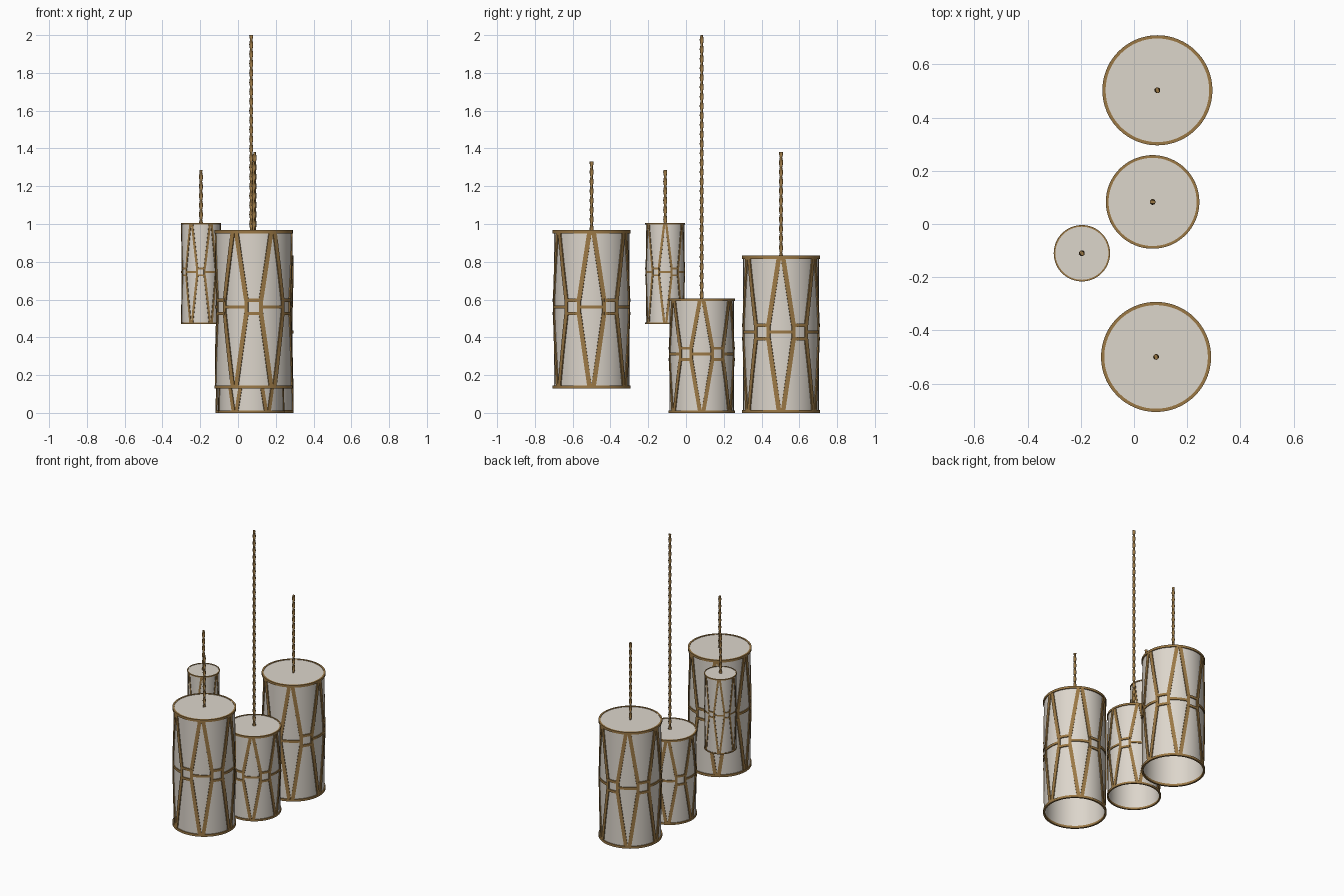
import bpy, bmesh, math

if "Cube" in bpy.data.objects:
    bpy.data.objects.remove(bpy.data.objects["Cube"])

def material(name, col):
    m = bpy.data.materials.new(name)
    m.diffuse_color = (*col, 1)
    m.use_nodes = True
    m.node_tree.nodes["Principled BSDF"].inputs["Base Color"].default_value = m.diffuse_color
    return m

SHADE = material("off_white_shade", (0.72, 0.67, 0.60))
BRASS = material("aged_brass", (0.33, 0.19, 0.06))

def finish(bm, name, mat, loc, angle=35):
    bmesh.ops.recalc_face_normals(bm, faces=bm.faces)
    me = bpy.data.meshes.new(name)
    bm.to_mesh(me)
    bm.free()
    ob = bpy.data.objects.new(name, me)
    ob.location = loc
    me.materials.append(mat)
    bpy.context.collection.objects.link(ob)
    bpy.ops.object.select_all(action='DESELECT')
    bpy.context.view_layer.objects.active = ob
    ob.select_set(True)
    bpy.ops.object.shade_smooth_by_angle(angle=math.radians(angle))
    return ob

def lathe(bm, profile, closed, n=64):
    """Revolve (radius, z) points around z; radius 0 makes a pole."""
    rows = []
    for r, z in profile:
        if r == 0:
            rows.append([bm.verts.new((0, 0, z))] * n)
        else:
            rows.append([bm.verts.new((r * math.cos(math.tau * i / n),
                                       r * math.sin(math.tau * i / n), z)) for i in range(n)])
    pairs = list(zip(rows, rows[1:])) + ([(rows[-1], rows[0])] if closed else [])
    for a, b in pairs:
        for i in range(n):
            j = (i + 1) % n
            bm.faces.new(list(dict.fromkeys((a[i], a[j], b[j], b[i]))))

def strip(bm, R, p, q, width, r_in, r_out, steps=6):
    """Bar wrapped on the cylinder from p to q, each (angle, z)."""
    ds, dz = (q[0] - p[0]) * R, q[1] - p[1]
    L = math.hypot(ds, dz)
    ns, nz = -dz / L * width / 2, ds / L * width / 2
    prev = None
    for k in range(steps + 1):
        t = k / steps
        s, z = p[0] * R + ds * t, p[1] + dz * t
        ring = []
        for side, r in ((1, r_in), (1, r_out), (-1, r_out), (-1, r_in)):
            a = (s + side * ns) / R
            ring.append(bm.verts.new((r * math.cos(a), r * math.sin(a), z + side * nz)))
        if prev:
            for i in range(4):
                j = (i + 1) % 4
                bm.faces.new((prev[i], prev[j], ring[j], ring[i]))
        else:
            bm.faces.new(ring)
        prev = ring
    bm.faces.new(prev)

def pendant(tag, x, y, R, z0, z1, rod_top):
    loc = (x, y, 0)
    k = R / 0.205
    # shade: closed top, open bottom
    bm = bmesh.new()
    rs = R - 0.007 * k
    lathe(bm, [(0, z1 - 0.003), (rs, z1 - 0.003), (rs, z0 + 0.003), (rs - 0.004, z0 + 0.003),
               (rs - 0.004, z1 - 0.007), (0, z1 - 0.007)], False)
    finish(bm, tag + "_shade", SHADE, loc)

    # rim rings
    bm = bmesh.new()
    h = 0.016 * k
    for z in (z0, z1 - h):
        lathe(bm, [(R - 0.012 * k, z), (R, z), (R, z + h), (R - 0.012 * k, z + h)], True)
    finish(bm, tag + "_rims", BRASS, loc)

    # lattice: six diamonds joined by small squares
    bm = bmesh.new()
    w, bar = 0.024 * k, 0.017 * k
    zm, hs = z0 + 0.515 * (z1 - z0), 0.035 * k
    ri, ro = rs - 0.001, R - 0.001
    a_top, a_mid = 0.010 * k / R, math.radians(19)
    for n in range(6):
        c = n * math.pi / 3
        for sgn in (-1, 1):
            strip(bm, R, (c + sgn * a_top, z1 - 0.004), (c + sgn * a_mid, zm + hs), w, ri, ro)
            strip(bm, R, (c + sgn * a_mid, zm + hs + 0.006 * k), (c + sgn * a_mid, zm - hs - 0.006 * k), w * 0.85, ri, ro, 2)
            strip(bm, R, (c + sgn * a_mid, zm - hs), (c + sgn * a_top, z0 + 0.004), w, ri, ro)
        strip(bm, R, (c - a_mid, zm), (c + a_mid, zm), bar, ri, ro)
        for dz in (-hs, hs):
            strip(bm, R, (c + a_mid, zm + dz), (c + math.pi / 3 - a_mid, zm + dz), bar, ri, ro + 0.001)
    finish(bm, tag + "_lattice", BRASS, loc)

    # twisted suspension cord with a two-lobed section
    bm = bmesh.new()
    za, m = z1 - 0.006, 12
    steps = int((rod_top - za) / 0.006)
    prev = None
    for s in range(steps + 1):
        z = za + (rod_top - za) * s / steps
        tw = z * math.pi / 0.05
        ring = []
        for i in range(m):
            a = math.tau * i / m
            r = 0.0085 + 0.0022 * math.cos(2 * a)
            ring.append(bm.verts.new((r * math.cos(a + tw), r * math.sin(a + tw), z)))
        if prev:
            for i in range(m):
                j = (i + 1) % m
                bm.faces.new((prev[i], prev[j], ring[j], ring[i]))
        else:
            bm.faces.new(ring)
        prev = ring
    bm.faces.new(prev)
    finish(bm, tag + "_cord", BRASS, loc, 60)

pendant("front_pendant", 0.083, -0.50, 0.207, 0.13, 0.967, 1.33)
pendant("back_pendant", 0.088, 0.503, 0.207, 0.0, 0.832, 1.38)
pendant("middle_pendant", 0.07, 0.083, 0.176, 0.0, 0.606, 2.0)
pendant("small_pendant", -0.196, -0.11, 0.106, 0.47, 1.006, 1.287)
